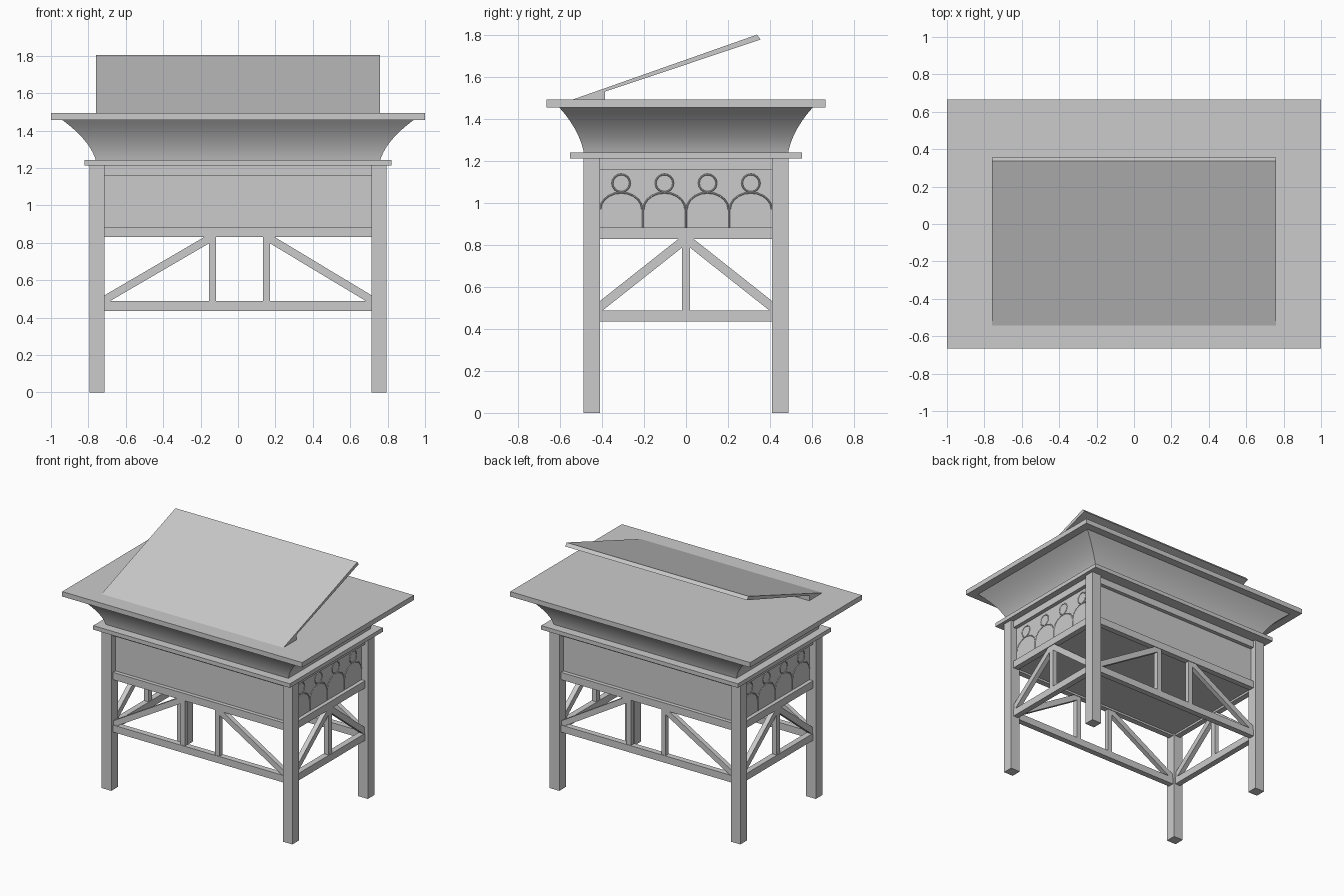
import bpy, bmesh, math

if "Cube" in bpy.data.objects:
    bpy.data.objects.remove(bpy.data.objects["Cube"])


def mesh_object(name, bm):
    bmesh.ops.recalc_face_normals(bm, faces=bm.faces)
    me = bpy.data.meshes.new(name)
    bm.to_mesh(me)
    bm.free()
    ob = bpy.data.objects.new(name, me)
    bpy.context.collection.objects.link(ob)
    return ob


def box(name, x0, x1, y0, y1, z0, z1):
    bm = bmesh.new()
    bmesh.ops.create_cube(bm, size=1)
    for v in bm.verts:
        v.co = ((x0 + x1) / 2 + v.co.x * (x1 - x0),
                (y0 + y1) / 2 + v.co.y * (y1 - y0),
                (z0 + z1) / 2 + v.co.z * (z1 - z0))
    return mesh_object(name, bm)


def prism(name, profile, d0, d1, axis):
    """Extrude an outline of (horizontal, z) points along x or y."""
    bm = bmesh.new()
    place = (lambda h, z, d: (d, h, z)) if axis == 'x' else (lambda h, z, d: (h, d, z))
    a, b = [[bm.verts.new(place(h, z, d)) for h, z in profile] for d in (d0, d1)]
    bm.faces.new(a)
    bm.faces.new(b)
    for i in range(len(a)):
        j = (i + 1) % len(a)
        bm.faces.new((a[i], a[j], b[j], b[i]))
    return mesh_object(name, bm)


# table top and lower moulding
box("table_top", -1, 1, -.665, .665, 1.456, 1.493)
box("lower_moulding", -.82, .82, -.553, .553, 1.212, 1.242)

# coved cornice between moulding and top
bm = bmesh.new()
rings = []
for i in range(13):
    t = i / 12
    u = .35 * t + .65 * t * t
    x, y, z = .76 + .18 * u, .487 + .118 * u, 1.24 + .217 * t
    rings.append([bm.verts.new((sx * x, sy * y, z))
                  for sx, sy in ((-1, -1), (1, -1), (1, 1), (-1, 1))])
for a, b in zip(rings, rings[1:]):
    for i in range(4):
        j = (i + 1) % 4
        bm.faces.new((a[i], a[j], b[j], b[i])).smooth = True
cove = mesh_object("coved_cornice", bm)
bpy.context.view_layer.objects.active = cove
cove.select_set(True)
bpy.ops.object.shade_smooth_by_angle(angle=math.radians(30))

# sloped reading board with its wedge foot
prism("reading_board", [(-.545, 1.492), (.338, 1.803), (.356, 1.78),
                        (-.385, 1.532), (-.385, 1.492)], -.758, .758, 'x')

# legs
for sx in (-1, 1):
    for sy in (-1, 1):
        x, y = sx * .755, sy * .449
        box("leg", x - .04, x + .04, y - .039, y + .039, 0, 1.213)

# rails, panels, posts and braces on the long sides
RAILS = (("top_rail", 1.16, 1.212), ("box_rail", .83, .885), ("stretcher", .435, .488))
for s in (-1, 1):
    y = s * .445
    for name, z0, z1 in RAILS:
        box("long_" + name, -.716, .716, y - .022, y + .022, z0, z1)
    box("long_panel", -.73, .73, s * .43 - .008, s * .43 + .008, .86, 1.18)
    for x0, x1, sx in ((-.155, -.118, -1), (.134, .171, 1)):
        box("long_post", x0, x1, y - .018, y + .018, .488, .831)
        inner = max(abs(x0), abs(x1))
        prism("long_brace", [(sx * h, z) for h, z in (
            (.716, .518), (.716, .488), (.685, .488),
            (inner, .797), (inner, .831), (inner + .025, .831))],
            y - .018, y + .018, 'y')

# rails, panels, posts and braces on the short ends
for s in (-1, 1):
    x = s * .75
    for name, z0, z1 in RAILS:
        box("end_" + name, x - .022, x + .022, -.412, .412, z0, z1)
    box("end_panel", s * .735 - .008, s * .735 + .008, -.42, .42, .86, 1.18)
    box("end_post", x - .018, x + .018, -.02, .02, .488, .831)
    for sy in (-1, 1):
        prism("end_brace", [(sy * h, z) for h, z in (
            (.412, .532), (.412, .488), (.398, .488),
            (.02, .787), (.02, .831), (.034, .831))], x - .018, x + .018, 'x')

# floor of the box
box("box_floor", -.745, .745, -.44, .44, .845, .86)

# shallow arch and roundel tracery on the end panels
for s in (-1, 1):
    cu = bpy.data.curves.new("end_tracery", 'CURVE')
    cu.dimensions = '3D'
    cu.bevel_depth = .004
    cu.bevel_resolution = 0

    def line(points, closed=False):
        sp = cu.splines.new('POLY')
        sp.points.add(len(points) - 1)
        for p, (y, z) in zip(sp.points, points):
            p.co = (s * .743, y, z, 1)
        sp.use_cyclic_u = closed

    for k in range(4):
        c = -.309 + .206 * k
        line([(c + .042 * math.cos(a * math.pi / 8), 1.095 + .042 * math.sin(a * math.pi / 8))
              for a in range(16)], True)
        line([(c + .1 * math.cos(a * math.pi / 10), .97 + .08 * math.sin(a * math.pi / 10))
              for a in range(11)])
        if k < 3:
            line([(c + .103, .885), (c + .103, .97)])
    bpy.context.collection.objects.link(bpy.data.objects.new("end_tracery", cu))
